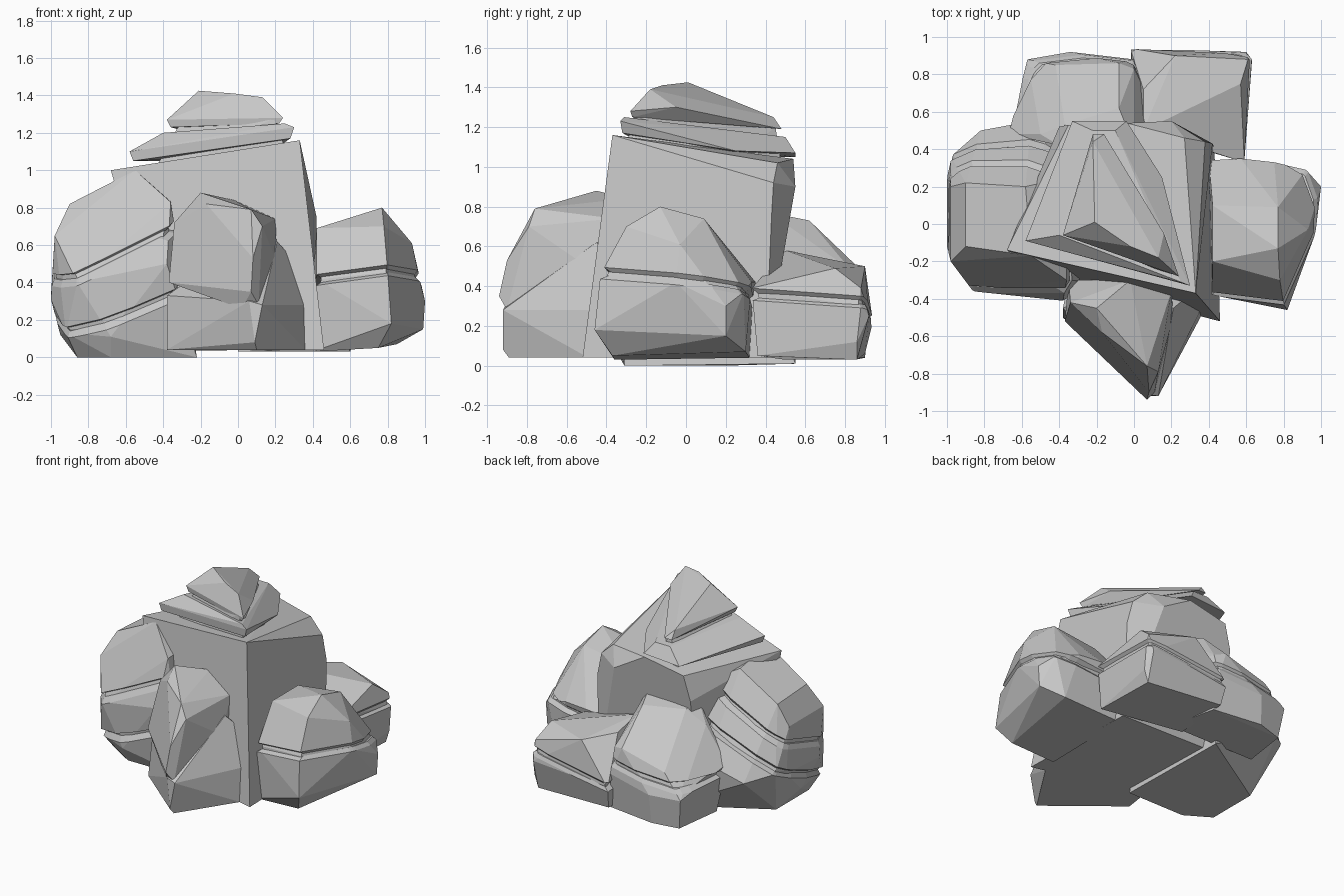
import bpy, bmesh, math
from mathutils import Vector

cube = bpy.data.objects.get("Cube")
if cube:
    bpy.data.objects.remove(cube, do_unlink=True)

# One plain stone colour
stone = bpy.data.materials.new("grey_stone")
stone.use_nodes = True
grey = (0.58, 0.58, 0.58, 1)
stone.diffuse_color = grey
stone.node_tree.nodes["Principled BSDF"].inputs["Base Color"].default_value = grey


def hull_mesh(points):
    """Convex faceted stone wrapped around a few corner points."""
    bm = bmesh.new()
    for p in points:
        bm.verts.new(p)
    result = bmesh.ops.convex_hull(bm, input=bm.verts[:])
    unused = result["geom_interior"] + result["geom_unused"]
    loose = {v for v in unused if isinstance(v, bmesh.types.BMVert) and v.is_valid}
    bmesh.ops.delete(bm, geom=list(loose), context="VERTS")
    bmesh.ops.dissolve_limit(bm, angle_limit=math.radians(8),
                             verts=bm.verts[:], edges=bm.edges[:])
    return bm


def trim(bm, point, normal):
    """Remove the side the normal points to and close it with a chamfered cap."""
    bmesh.ops.bisect_plane(bm, geom=bm.verts[:] + bm.edges[:] + bm.faces[:],
                           plane_co=point, plane_no=normal, clear_outer=True)
    rim = [e for e in bm.edges if e.is_boundary]
    caps = bmesh.ops.holes_fill(bm, edges=rim, sides=0)["faces"]
    for cap in bmesh.ops.extrude_discrete_faces(bm, faces=caps)["faces"]:
        centre = cap.calc_center_median()
        for v in cap.verts:
            v.co += (centre - v.co) * 0.1 + normal * 0.025


def build(name, meshes):
    """Join the bmesh pieces into one flat-shaded object."""
    mesh = bpy.data.meshes.new(name)
    joined = bmesh.new()
    for bm in meshes:
        bmesh.ops.recalc_face_normals(bm, faces=bm.faces[:])
        temp = bpy.data.meshes.new(name + "_piece")
        bm.to_mesh(temp)
        bm.free()
        joined.from_mesh(temp)
        bpy.data.meshes.remove(temp)
    joined.to_mesh(mesh)
    joined.free()
    mesh.materials.append(stone)
    obj = bpy.data.objects.new(name, mesh)
    bpy.context.collection.objects.link(obj)


def boulder(name, points, grooves=()):
    """Stone split into layers by tilted grooves, listed from top to bottom."""
    planes = [(Vector(p), Vector(n).normalized()) for p, n in grooves]
    pieces = []
    for layer in range(len(planes) + 1):
        bm = hull_mesh(points)
        if layer > 0:
            p, n = planes[layer - 1]
            trim(bm, p - n * 0.025, n)
        if layer < len(planes):
            p, n = planes[layer]
            trim(bm, p + n * 0.035, -n)
        pieces.append(bm)
    if planes:
        # recessed core seen inside the grooves
        core = hull_mesh(points)
        centre = sum((v.co for v in core.verts), Vector()) / len(core.verts)
        for v in core.verts:
            v.co = centre + (v.co - centre) * 0.92
        pieces.append(core)
    build(name, pieces)


# Tall central stone with two tilted slabs on top
boulder("central_body", [
    (-.4, -.3, .04), (.46, -.52, .04), (.43, .4, .04), (-.4, .42, .04),
    (-.68, -.14, 1), (-.62, -.14, .9), (.33, -.37, 1.16), (.37, -.36, .96),
    (-.35, .53, .98), (-.04, .54, 1.04), (.27, .46, 1.02), (.38, .44, .92),
    (.42, .43, .75), (.38, .2, .95), (-.4, .52, .8), (.2, .55, .9)])
boulder("neck_core", [
    (-.5, -.07, .9), (.26, -.3, 1.1), (-.3, .48, .9), (.0, .49, .95),
    (.2, .2, 1), (-.3, -.05, 1.27), (.19, -.26, 1.28), (-.19, .45, 1.2)])
boulder("middle_slab", [
    (-.58, -.09, 1.1), (-.56, -.09, 1.05), (.3, -.33, 1.23), (.28, -.32, 1.17),
    (-.33, .55, 1.05), (-.04, .55, 1.07), (-.22, .5, 1.15), (-.1, .5, 1.15),
    (-.4, -.06, 1.2), (.25, -.31, 1.25), (.15, .25, 1.08)])
boulder("cap_stone", [
    (-.38, -.06, 1.27), (-.36, -.06, 1.23), (.24, -.28, 1.28), (.22, -.27, 1.25),
    (-.22, .48, 1.19), (-.16, .48, 1.19), (-.22, .44, 1.25), (-.21, .01, 1.425),
    (-.02, -.12, 1.41), (.13, -.18, 1.39), (.16, -.05, 1.3)])

# Big layered boulder on the right side
boulder("right_boulder", [
    (-.86, -.2, 0), (-.68, -.31, 0), (-.22, -.31, 0), (-.86, .18, 0),
    (-.25, .55, .01), (-.92, -.28, .13), (-.68, -.37, .11), (-.95, .02, .12),
    (-1, -.12, .31), (-1, .26, .33), (-.98, .36, .36), (-.86, -.36, .4),
    (-.38, -.41, .5), (-.98, -.2, .65), (-.98, .2, .65), (-.9, -.12, .82),
    (-.9, .22, .8), (-.55, -.17, 1), (-.58, .2, .97), (-.36, -.3, .83),
    (-.36, .25, .85), (-.82, .5, .3), (-.55, .55, .4)],
    [((-.8, -.36, .44), (-.5, -.3, 1)), ((-.68, -.38, .18), (-.42, -.43, 1))])

# Two-layer boulder on the left side
boulder("left_boulder", [
    (.4, -.36, .03), (.75, -.37, .05), (.4, .32, .04), (.85, .3, .07),
    (.99, .2, .15), (.82, -.46, .18), (1, .2, .3), (.97, -.05, .42),
    (.8, -.43, .46), (.42, -.38, .42), (.92, .29, .37), (.4, .34, .4),
    (.93, -.03, .61), (.78, -.3, .7), (.77, -.13, .8), (.77, .09, .74),
    (.42, -.2, .69), (.42, .1, .69), (.57, .35, .42), (.75, .33, .42)],
    [((.8, -.42, .46), (-.12, .13, 1))])

# Pointed stone at the front, leaning on a wedge
boulder("front_stone", [
    (-.2, -.45, .88), (-.02, -.3, .84), (.2, -.36, .74), (.21, -.5, .5),
    (-.17, -.58, .82), (.07, -.76, .79), (.13, -.79, .7), (.08, -.9, .53),
    (.07, -.94, .35), (.11, -.9, .28), (.02, -.86, .26), (-.34, -.42, .72),
    (-.37, -.52, .4), (-.35, -.3, .4), (.2, -.3, .45)])
boulder("front_wedge", [
    (-.38, -.5, .04), (.1, -.89, .04), (.09, -.92, .08), (.36, -.49, .04),
    (.13, -.92, .28), (.06, -.91, .3), (-.38, -.45, .33), (.21, -.45, .62),
    (.27, -.4, .55), (.36, -.45, .28), (0, -.3, .6), (.3, -.3, .04),
    (-.35, -.3, .04)])

# Two layered stones at the back
boulder("back_right_stone", [
    (-.6, .5, .04), (-.54, .85, .03), (-.35, .9, .04), (.02, .85, .04),
    (.1, .5, .04), (-.57, .88, .25), (-.34, .92, .25), (0, .88, .3),
    (-.67, .48, .4), (-.42, .85, .41), (-.08, .86, .5), (0, .83, .48),
    (-.5, .62, .5), (-.37, .53, .74), (-.08, .62, .73), (-.4, .42, .77),
    (0, .42, .77), (-.5, .48, .64), (.15, .52, .4)],
    [((-.55, .87, .31), (-.12, .1, 1))])
boulder("back_left_stone", [
    (0, .5, .03), (.59, .36, .05), (.6, .86, .03), (0, .9, .06),
    (.63, .86, .12), (.63, .88, .3), (-.02, .94, .22), (.6, .92, .25),
    (.61, .88, .39), (.57, .75, .49), (.22, .9, .5), (.05, .72, .53),
    (.59, .33, .39), (.05, .5, .58), (.3, .45, .5)],
    [((.6, .9, .31), (-.15, .08, 1))])
